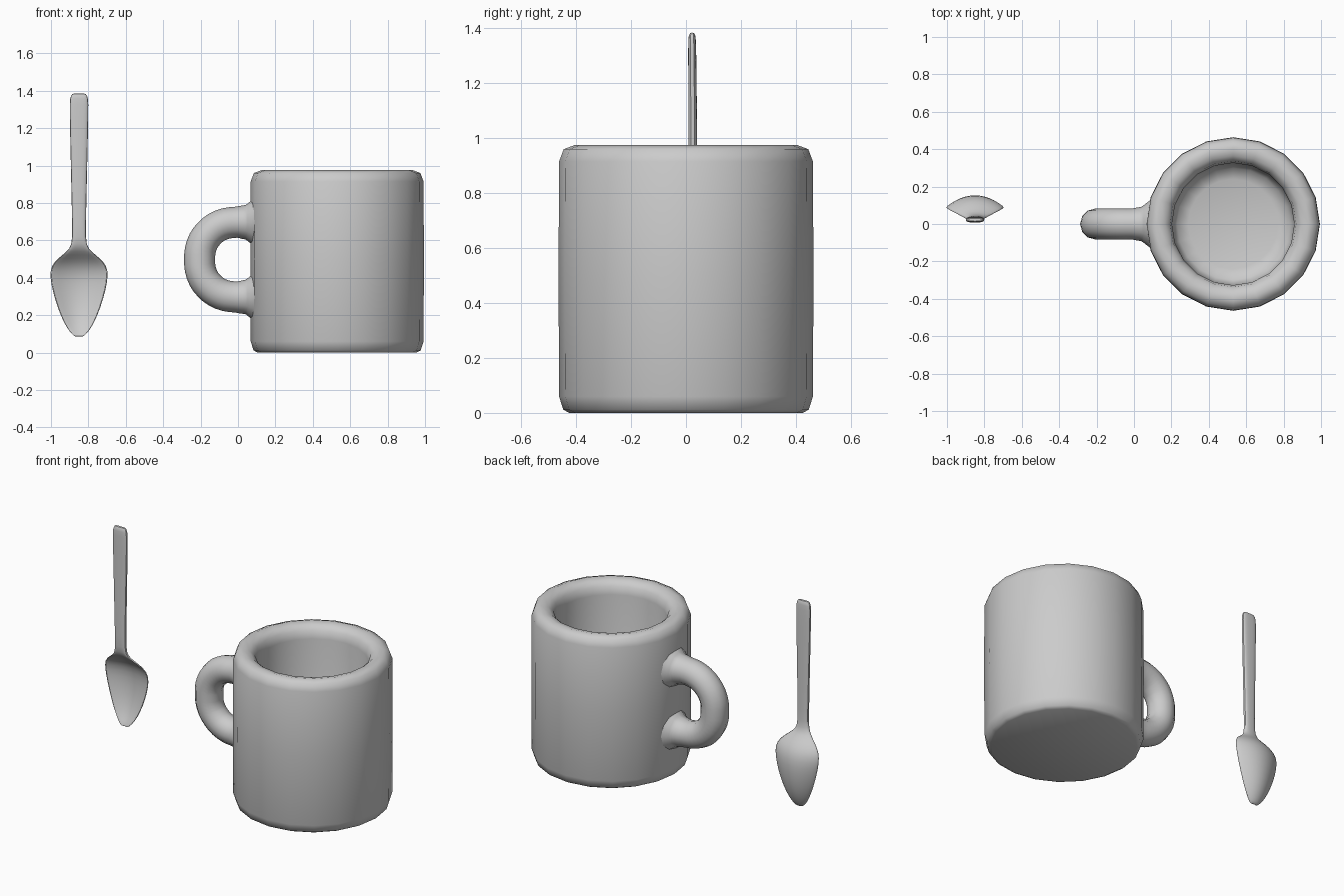
import bpy, bmesh, math

if "Cube" in bpy.data.objects:
    bpy.data.objects.remove(bpy.data.objects["Cube"])


def finish(name, bm, angle=60):
    bmesh.ops.recalc_face_normals(bm, faces=bm.faces)
    me = bpy.data.meshes.new(name)
    bm.to_mesh(me)
    bm.free()
    ob = bpy.data.objects.new(name, me)
    bpy.context.collection.objects.link(ob)
    smooth(ob, angle)
    return ob


def smooth(ob, angle):
    bpy.ops.object.select_all(action='DESELECT')
    ob.select_set(True)
    bpy.context.view_layer.objects.active = ob
    bpy.ops.object.shade_smooth_by_angle(angle=math.radians(angle))


# Mug body: closed wall profile (radius, height) turned in 20 steps
CX = 0.53
profile = [(0, 0), (0.425, 0), (0.447, 0.012), (0.462, 0.06), (0.464, 0.5),
           (0.462, 0.915), (0.445, 0.96), (0.405, 0.975), (0.365, 0.965),
           (0.337, 0.94), (0.327, 0.89), (0.325, 0.2), (0.30, 0.14),
           (0.24, 0.12), (0, 0.12)]
bm = bmesh.new()
vs = [bm.verts.new((CX + r, 0, z)) for r, z in profile]
es = [bm.edges.new(p) for p in zip(vs, vs[1:])]
bmesh.ops.spin(bm, geom=vs + es, cent=(CX, 0, 0), axis=(0, 0, 1),
               angle=math.tau, steps=20, use_duplicate=False)
bmesh.ops.remove_doubles(bm, verts=bm.verts, dist=0.0005)
finish("mug_body", bm)

# Mug handle: mirrored path (x, z offset, radius) flaring where it meets the wall
half = [(0.11, 0.2, 0.15), (0.075, 0.2, 0.118), (0.04, 0.2, 0.092), (-0.01, 0.2, 0.083),
        (-0.09, 0.185, 0.083), (-0.155, 0.14, 0.083), (-0.195, 0.075, 0.083)]
path = half + [(-0.205, 0, 0.083)] + [(x, -dz, r) for x, dz, r in reversed(half)]
cu = bpy.data.curves.new("mug_handle", 'CURVE')
cu.dimensions = '3D'
cu.bevel_depth = 1.0
cu.bevel_resolution = 4
cu.resolution_u = 3
cu.use_fill_caps = True
sp = cu.splines.new('BEZIER')
sp.bezier_points.add(len(path) - 1)
for p, (x, dz, r) in zip(sp.bezier_points, path):
    p.co = (x, 0, 0.497 + dz)
    p.radius = r
    p.handle_left_type = p.handle_right_type = 'AUTO'
handle = bpy.data.objects.new("mug_handle", cu)
bpy.context.collection.objects.link(handle)
bpy.context.view_layer.objects.active = handle
handle.select_set(True)
bpy.ops.object.convert(target='MESH')
smooth(bpy.context.object, 60)

# Spoon: cross-sections (height, half width, rim y, bowl depth, thickness)
SX = -0.85
stations = [(1.385, 0.036, 0.022, 0, 0.020), (1.365, 0.050, 0.022, 0, 0.028),
            (1.30, 0.051, 0.023, 0, 0.030), (0.95, 0.043, 0.025, 0, 0.032),
            (0.65, 0.036, 0.026, 0, 0.034), (0.575, 0.038, 0.028, 0.002, 0.032),
            (0.54, 0.065, 0.040, 0.012, 0.026), (0.505, 0.113, 0.062, 0.030, 0.020),
            (0.465, 0.150, 0.080, 0.046, 0.018), (0.41, 0.158, 0.090, 0.056, 0.018),
            (0.33, 0.143, 0.092, 0.056, 0.018), (0.24, 0.116, 0.089, 0.048, 0.018),
            (0.16, 0.082, 0.081, 0.032, 0.018), (0.11, 0.050, 0.072, 0.014, 0.018),
            (0.085, 0.022, 0.066, 0.003, 0.016)]
us = [-1, -0.7, -0.35, 0, 0.35, 0.7, 1]
n = len(us)
bm = bmesh.new()
rings = []
for z, w, rim, depth, t in stations:
    def row(side):
        return [bm.verts.new((SX + u * w, rim + depth * (1 - u * u)
                + side * t / 2 * (1 - 0.45 * u ** 4), z)) for u in us]
    rings.append(row(-1) + row(1)[::-1])
for a, b in zip(rings, rings[1:]):
    for i in range(2 * n):
        j = (i + 1) % (2 * n)
        bm.faces.new((a[i], a[j], b[j], b[i]))
for r in (rings[0], rings[-1]):
    for i in range(n - 1):
        bm.faces.new((r[i], r[i + 1], r[2 * n - 2 - i], r[2 * n - 1 - i]))
spoon = finish("spoon", bm)
sub = spoon.modifiers.new("round", 'SUBSURF')
sub.levels = sub.render_levels = 1
